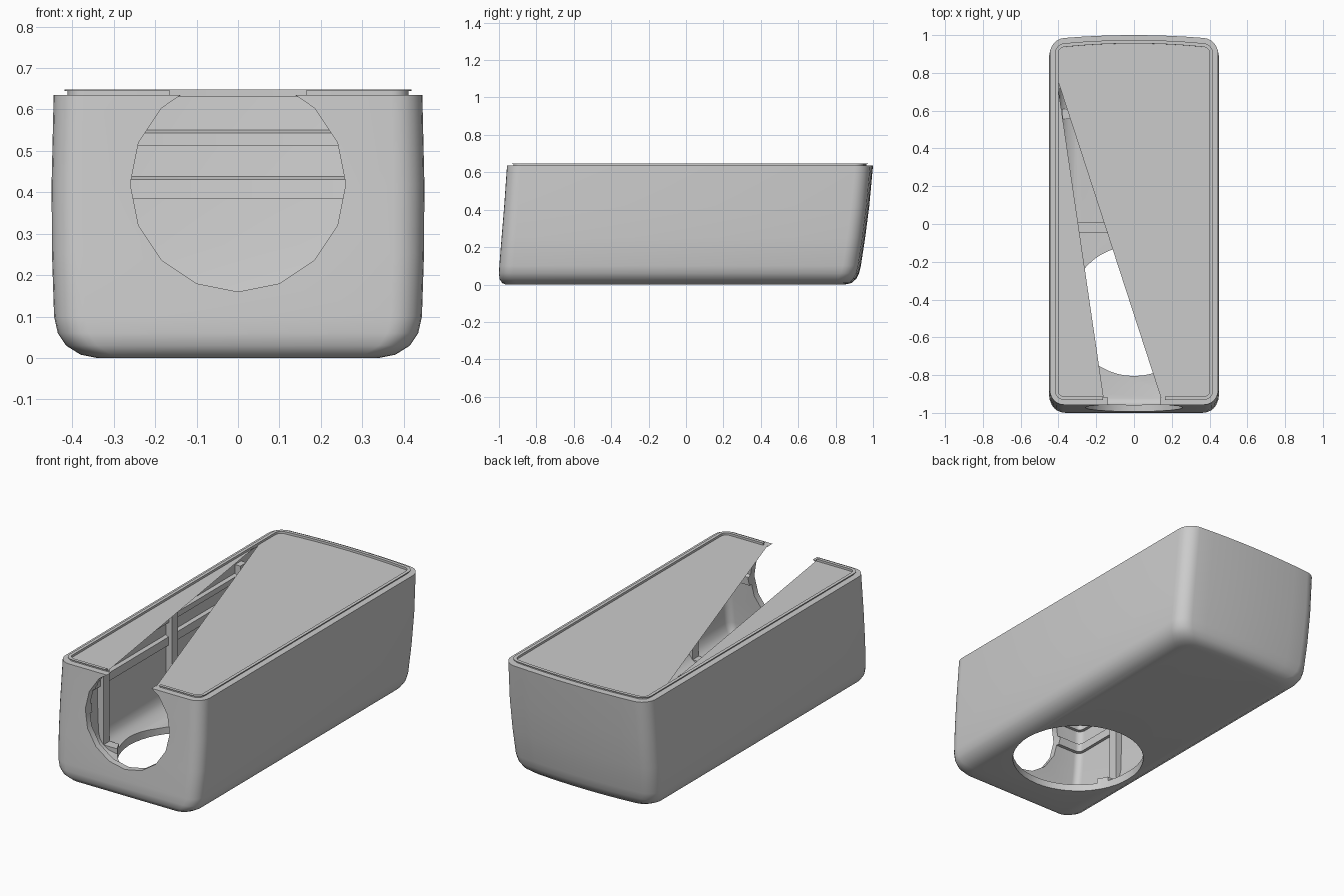
import bpy, bmesh, math
from mathutils import Vector

if "Cube" in bpy.data.objects:
    bpy.data.objects.remove(bpy.data.objects["Cube"])

TOP = 0.635
# Section table: z, half width, front y, back y
SECTIONS = [(0, .34, -.965, .85), (.008, .38, -.983, .885), (.03, .415, -.997, .91),
            (.06, .435, -1.0, .925), (.1, .444, -.998, .935), (.25, .449, -.986, .958),
            (.42, .45, -.972, .98), (TOP, .445, -.957, 1.0)]


def section(z):
    z = min(max(z, 0), TOP)
    for a, b in zip(SECTIONS, SECTIONS[1:]):
        if z <= b[0]:
            t = (z - a[0]) / (b[0] - a[0])
            return [a[i] + t * (b[i] - a[i]) for i in (1, 2, 3)]


def loop(src_z, inset, z):
    """Rounded rectangle with a slightly bowed back."""
    hx, y0, y1 = section(src_z)
    bow = .022
    hx, y0, y1 = hx - inset, y0 + inset, y1 - inset
    r = max(.075 - inset, .025)
    pts = []
    for cx, cy, a0 in ((hx - r, y0 + r, -90), (hx - r, y1 - r, 0),
                       (-hx + r, y1 - r, 90), (-hx + r, y0 + r, 180)):
        for k in range(7):
            a = math.radians(a0 + 15 * k)
            pts.append([cx + r * math.cos(a), cy + r * math.sin(a)])
        if a0 == 0:
            for k in range(1, 8):
                pts.append([(hx - r) * (1 - k / 4), y1])
    out = []
    for x, y in pts:
        if y > 0:
            y -= bow * (x / hx) ** 2
        out.append(Vector((x, y, z)))
    return out


def finish(name, bm):
    bmesh.ops.recalc_face_normals(bm, faces=bm.faces[:])
    me = bpy.data.meshes.new(name)
    bm.to_mesh(me)
    bm.free()
    ob = bpy.data.objects.new(name, me)
    bpy.context.collection.objects.link(ob)
    return ob


def loft(name, loops, closed):
    bm = bmesh.new()
    rings = [[bm.verts.new(p) for p in lp] for lp in loops]
    pairs = list(zip(rings, rings[1:])) + ([(rings[-1], rings[0])] if closed else [])
    for a, b in pairs:
        for i in range(len(a)):
            j = (i + 1) % len(a)
            bm.faces.new((a[i], a[j], b[j], b[i]))
    if not closed:
        bm.faces.new(rings[0])
        bm.faces.new(rings[-1])
    return finish(name, bm)


def ring(name, profile):
    """Closed ring from (inset, z) profile points."""
    return loft(name, [loop(z, i, z) for i, z in profile], True)


def box(name, x0, x1, y0, y1, z0, z1):
    bm = bmesh.new()
    bmesh.ops.create_cube(bm, size=1)
    for v in bm.verts:
        v.co = ((x0 + x1) / 2 + v.co.x * (x1 - x0), (y0 + y1) / 2 + v.co.y * (y1 - y0),
                (z0 + z1) / 2 + v.co.z * (z1 - z0))
    return finish(name, bm)


def cylinder(name, r, depth, sides, loc, rot):
    bpy.ops.mesh.primitive_cylinder_add(vertices=sides, radius=r, depth=depth,
                                        location=loc, rotation=rot)
    ob = bpy.context.object
    ob.name = name
    ob.hide_render = True
    return ob


def cut(ob, *cutters):
    bpy.context.view_layer.objects.active = ob
    for c in cutters:
        m = ob.modifiers.new("cut", 'BOOLEAN')
        m.operation, m.solver, m.object = 'DIFFERENCE', 'EXACT', c
        bpy.ops.object.modifier_apply(modifier=m.name)


# Cutters: round front opening, round floor opening, gap in the lip
front_cut = cylinder("front_cutter", .26, .3, 16, (0, -.97, .42), (math.pi / 2, 0, 0))
floor_cut = cylinder("floor_cutter", .345, .3, 48, (0, -.46, 0), (0, 0, 0))
lip_cut = box("lip_cutter", -.165, .165, -1.1, -.8, .6, .7)
lip_cut.hide_render = True

# Tapered hollow shell
WALL = .038
outer = [loop(s[0], 0, s[0]) for s in SECTIONS]
inner = [loop(s[0], WALL, WALL + s[0] * (TOP - WALL) / TOP) for s in reversed(SECTIONS)]
shell = loft("case_shell", outer + inner, False)
cut(shell, front_cut, floor_cut)

# Snap lip with a thin flange on top
lip = ring("rim_lip", [(.034, .63), (.034, .644), (.026, .645), (.026, .648),
                       (.044, .648), (.044, .63)])
cut(lip, lip_cut)

# Two horizontal ledges round the inner walls
ledges = []
for name, z0, z1 in (("lower_ledge", .385, .443), ("upper_ledge", .512, .555)):
    ob = ring(name, [(.03, z0), (.055, z0), (.055, z1 - .012), (.03, z1)])
    cut(ob, front_cut)
    ledges.append(ob)

# U-shaped ribs across the walls and floor
for i, y in enumerate((-.62, -.02, .583)):
    a, b = y - .027, y + .027
    for side, s in (("left", -1), ("right", 1)):
        x = sorted((s * .375, s * .418))
        box(f"{side}_rib_{i}", x[0], x[1], a, b, .06, .6)
    floor_rib = box(f"floor_rib_{i}", -.385, .385, a, b, .025, .065)
    cut(floor_rib, floor_cut)

# Flat top sheet with a long triangular gap
bm = bmesh.new()
bm.faces.new([bm.verts.new(p) for p in loop(TOP, .003, TOP + .001)])
apex = Vector((-.41, .78, TOP))
normals = []
for tip_x, s in ((-.155, 1), (.155, -1)):
    d = Vector((tip_x, -.958, TOP)) - apex
    n = Vector((-d.y, d.x, 0)) * s
    normals.append(n)
    bmesh.ops.bisect_plane(bm, geom=bm.verts[:] + bm.edges[:] + bm.faces[:],
                           plane_co=apex, plane_no=n)
gap = [f for f in bm.faces
       if all((f.calc_center_median() - apex).dot(n) > 0 for n in normals)]
bmesh.ops.delete(bm, geom=gap, context='FACES')
finish("top_sheet", bm)

# Remove cutters and shade curved parts smoothly
for c in (front_cut, floor_cut, lip_cut):
    bpy.data.objects.remove(c)
for ob in [shell, lip] + ledges:
    bpy.ops.object.select_all(action='DESELECT')
    ob.select_set(True)
    bpy.context.view_layer.objects.active = ob
    bpy.ops.object.shade_smooth_by_angle(angle=math.radians(32))
